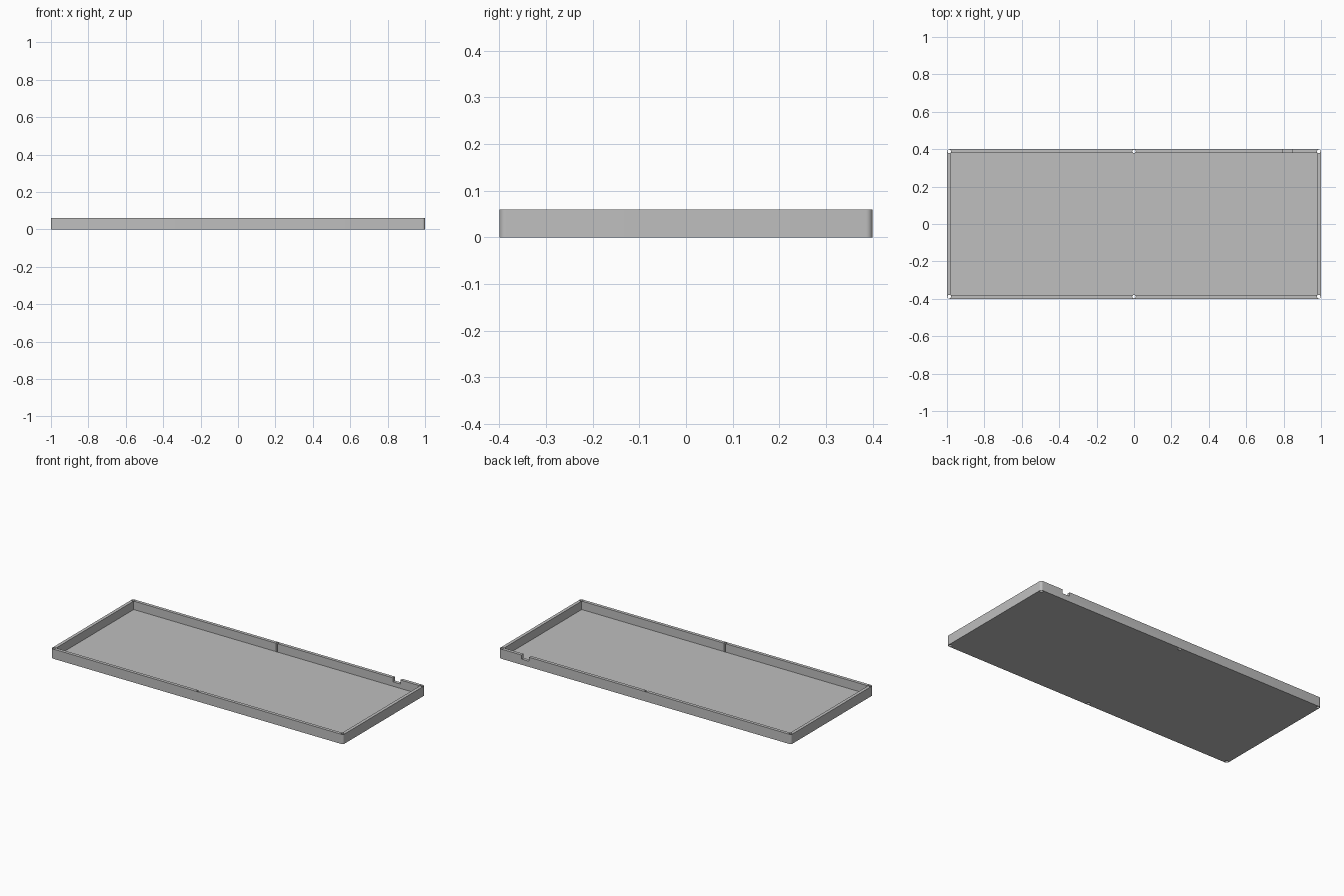
import bpy
import bmesh
import math

cube = bpy.data.objects.get("Cube")
if cube:
    bpy.data.objects.remove(cube, do_unlink=True)

LENGTH, DEPTH, HEIGHT = 2.0, 0.8, 0.06
WALL, FLOOR = 0.02, 0.008
CORNER = 0.014

grey = bpy.data.materials.new("plain_grey")
grey.use_nodes = True
colour = (0.52, 0.52, 0.52, 1)
grey.diffuse_color = colour
grey.node_tree.nodes["Principled BSDF"].inputs["Base Color"].default_value = colour


def make_object(name, bm):
    mesh = bpy.data.meshes.new(name)
    bm.to_mesh(mesh)
    bm.free()
    mesh.materials.append(grey)
    obj = bpy.data.objects.new(name, mesh)
    bpy.context.collection.objects.link(obj)
    return obj


def box(name, size, centre, corner=0):
    bm = bmesh.new()
    bmesh.ops.create_cube(bm, size=1)
    bmesh.ops.scale(bm, vec=size, verts=bm.verts)
    bmesh.ops.translate(bm, vec=centre, verts=bm.verts)
    if corner:
        upright = [e for e in bm.edges
                   if abs(e.verts[0].co.z - e.verts[1].co.z) > size[2] / 2]
        bmesh.ops.bevel(bm, geom=upright, offset=corner, segments=8,
                        profile=0.5, affect="EDGES")
    return make_object(name, bm)


def cut(target, cutter):
    mod = target.modifiers.new(cutter.name, "BOOLEAN")
    mod.operation = "DIFFERENCE"
    mod.solver = "EXACT"
    mod.object = cutter
    cutter.hide_render = True
    bpy.context.view_layer.objects.active = target
    bpy.ops.object.modifier_apply(modifier=mod.name)
    bpy.data.objects.remove(cutter, do_unlink=True)


# Shallow tray with rounded upright corners
tray = box("tray", (LENGTH, DEPTH, HEIGHT), (0, 0, HEIGHT / 2), CORNER)

# Hollow interior
cut(tray, box("interior", (LENGTH - 2 * WALL, DEPTH - 2 * WALL, HEIGHT),
              (0, 0, FLOOR + HEIGHT / 2)))

# Screw holes through the corners and the middle of each long wall
for x in (-0.988, 0, 0.988):
    for y in (-0.388, 0.388):
        bm = bmesh.new()
        bmesh.ops.create_cone(bm, cap_ends=True, segments=24, radius1=0.0095,
                              radius2=0.0095, depth=HEIGHT * 2)
        bmesh.ops.translate(bm, vec=(x, y, HEIGHT / 2), verts=bm.verts)
        cut(tray, make_object("screw_hole", bm))

# Cable notch in the top of the back wall
cut(tray, box("cable_notch", (0.05, 0.06, 0.05),
              (0.82, DEPTH / 2, HEIGHT)))

bpy.ops.object.select_all(action="DESELECT")
tray.select_set(True)
bpy.context.view_layer.objects.active = tray
bpy.ops.object.shade_smooth_by_angle(angle=math.radians(30))
